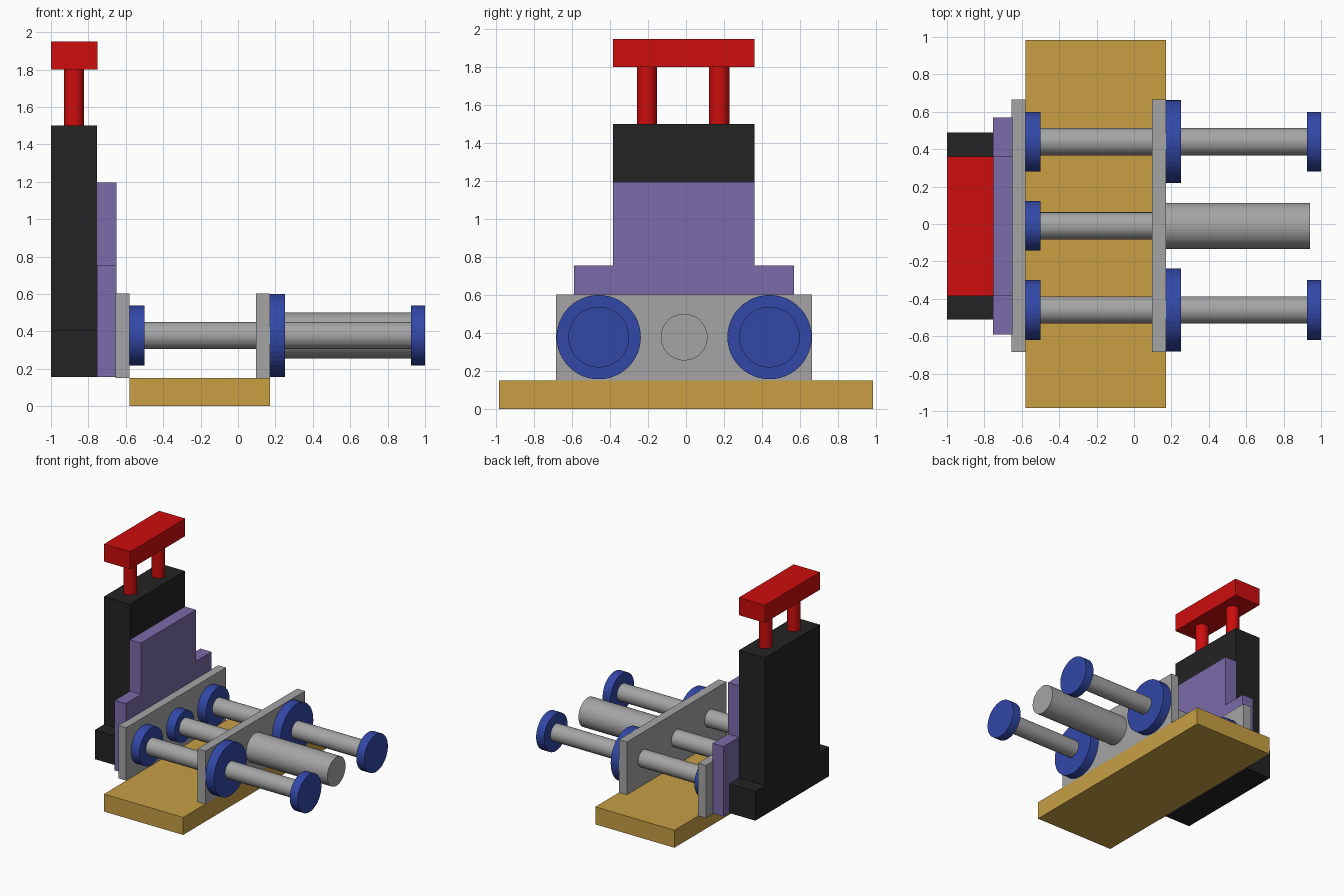
import bpy, bmesh
from math import pi
from mathutils import Matrix, Vector

if "Cube" in bpy.data.objects:
    bpy.data.objects.remove(bpy.data.objects["Cube"], do_unlink=True)


def material(name, rgb):
    m = bpy.data.materials.new(name)
    m.use_nodes = True
    m.diffuse_color = (*rgb, 1)
    m.node_tree.nodes["Principled BSDF"].inputs["Base Color"].default_value = (*rgb, 1)
    return m


ochre = material("ochre", (0.58, 0.35, 0.06))
red = material("red", (0.61, 0.004, 0.004))
black = material("black", (0.017, 0.017, 0.017))
purple = material("purple", (0.198, 0.147, 0.402))
grey = material("grey", (0.376, 0.376, 0.376))
blue = material("blue", (0.032, 0.065, 0.39))


def finish(bm, name, mat):
    bmesh.ops.recalc_face_normals(bm, faces=bm.faces)
    mesh = bpy.data.meshes.new(name)
    bm.to_mesh(mesh)
    bm.free()
    mesh.materials.append(mat)
    obj = bpy.data.objects.new(name, mesh)
    bpy.context.collection.objects.link(obj)


def slab(name, x, profile, mat):
    """Extrude a y-z outline along x."""
    bm = bmesh.new()
    face = bm.faces.new([bm.verts.new((x[0], y, z)) for y, z in profile])
    ext = bmesh.ops.extrude_face_region(bm, geom=[face])
    moved = [v for v in ext["geom"] if isinstance(v, bmesh.types.BMVert)]
    bmesh.ops.translate(bm, verts=moved, vec=(x[1] - x[0], 0, 0))
    finish(bm, name, mat)


def box(name, x, y, z, mat):
    slab(name, x, [(y[0], z[0]), (y[1], z[0]), (y[1], z[1]), (y[0], z[1])], mat)


def stepped(name, x, wide, narrow, z, mat):
    """Wide foot with a narrower upper section."""
    slab(name, x, [(wide[0], z[0]), (wide[1], z[0]), (wide[1], z[1]), (narrow[1], z[1]),
                   (narrow[1], z[2]), (narrow[0], z[2]), (narrow[0], z[1]), (wide[0], z[1])], mat)


def cylinder(name, start, end, r, mat):
    a, b = Vector(start), Vector(end)
    bm = bmesh.new()
    turn = (b - a).to_track_quat("Z", "Y").to_matrix().to_4x4()
    bmesh.ops.create_cone(bm, cap_ends=True, segments=48, radius1=r, radius2=r,
                          depth=(b - a).length,
                          matrix=Matrix.Translation((a + b) / 2) @ turn)
    finish(bm, name, mat)


def rod(name, x0, x1, y, r, mat):
    cylinder(name, (x0, y, 0.378), (x1, y, 0.378), r, mat)


# Base and the two upright plates
box("base", (-0.58, 0.17), (-0.985, 0.985), (0, 0.15), ochre)
plate_y = (-0.685, 0.665)
box("rear_plate", (-0.655, -0.58), plate_y, (0.15, 0.603), grey)
box("middle_plate", (0.095, 0.17), plate_y, (0.15, 0.603), grey)

# Stepped body and spacer
narrow = (-0.385, 0.36)
stepped("body", (-1, -0.755), (-0.51, 0.49), narrow, (0.155, 0.405, 1.5), black)
stepped("spacer", (-0.755, -0.65), (-0.59, 0.57), narrow, (0.155, 0.755, 1.195), purple)

# Handle
box("handle_bar", (-1, -0.752), narrow, (1.8, 1.95), red)
for side, y in (("right", -0.205), ("left", 0.175)):
    cylinder(side + "_handle_post", (-0.877, y, 1.5), (-0.877, y, 1.8), 0.053, red)

# Outer rods with their flanges
for side, y in (("right", -0.46), ("left", 0.44)):
    rod(side + "_inner_rod", -0.5, 0.095, y, 0.073, grey)
    rod(side + "_outer_rod", 0.25, 0.925, y, 0.073, grey)
    rod(side + "_inner_flange", -0.58, -0.5, y, 0.16, blue)
    rod(side + "_large_flange", 0.17, 0.25, y, 0.222, blue)
    rod(side + "_end_flange", 0.925, 1.0, y, 0.16, blue)

# Central rod and drum
rod("centre_flange", -0.58, -0.5, -0.01, 0.132, blue)
rod("centre_rod", -0.5, 0.095, -0.01, 0.073, grey)
rod("centre_drum", 0.17, 0.94, -0.01, 0.123, grey)
